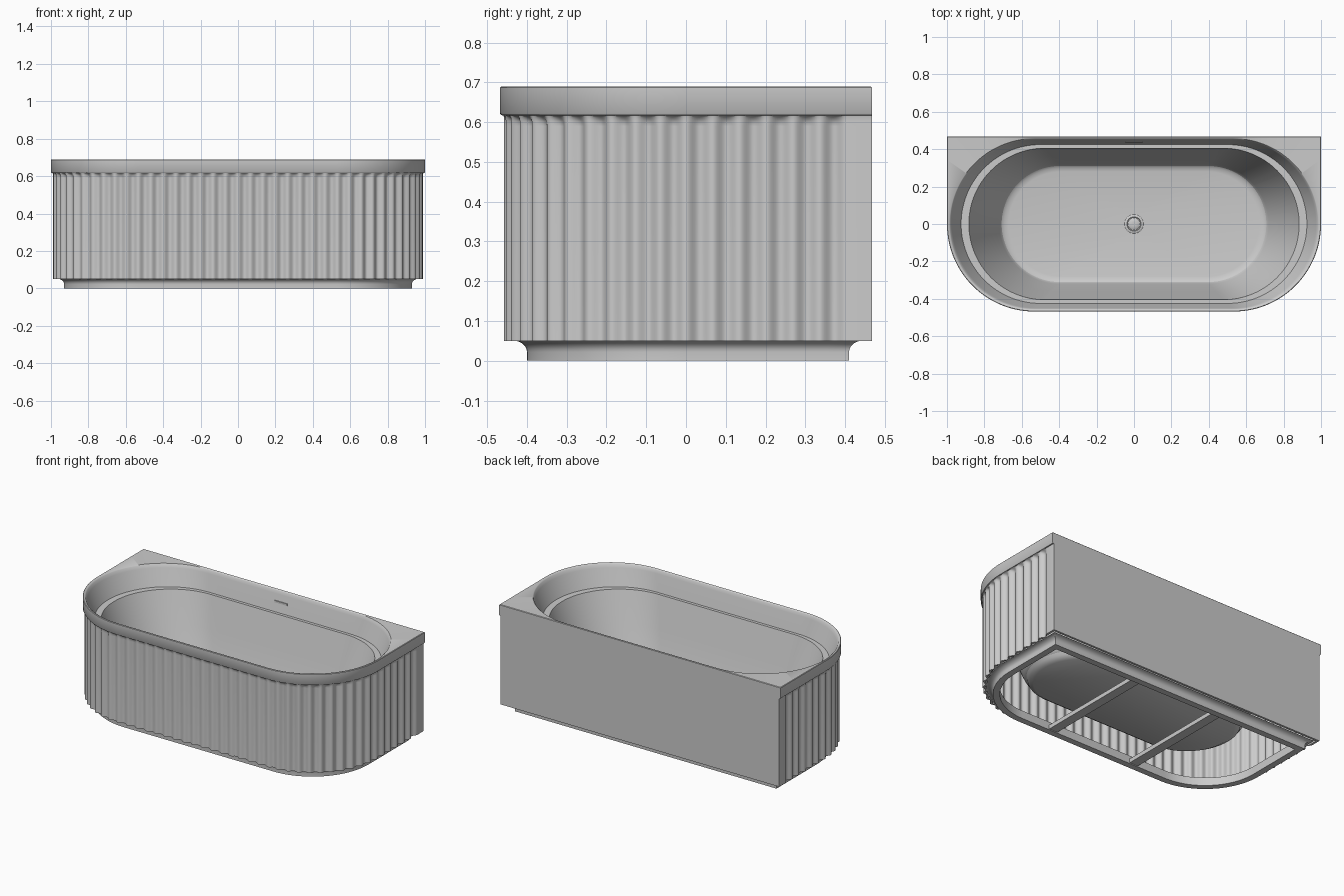
import bpy, bmesh, math

if "Cube" in bpy.data.objects:
    bpy.data.objects.remove(bpy.data.objects["Cube"])

RIB = 12            # samples per rib
FRONT, ARC, SIDE = 8, 11, 6   # ribs on half the front, one corner, one side


def wave(j):
    return 0.5 - 0.5 * math.cos(2 * math.pi * j / RIB)


# Right half of the plan: (straight factor, cos, sin, flute weight)
half = []
n = FRONT * RIB
half += [(j / n, 0, -1, wave(j)) for j in range(n)]
n = ARC * RIB
for j in range(n):
    a = -math.pi / 2 * (1 - j / n)
    half.append((1, math.cos(a), math.sin(a), wave(j)))
n = SIDE * RIB
for j in range(n + 1):
    a = math.atan(0.865 * j / n)
    half.append((1, math.cos(a), math.sin(a), wave(j)))
for j in range(17):
    a = math.pi / 4 * (1 + j / 16)
    half.append((1, math.cos(a), math.sin(a), 0))
half += [(1 - j / 8, 0, 1, 0) for j in range(1, 9)]


def mirrored(pts):
    return pts + [(-x, y, z) for x, y, z in pts[-2:0:-1]]


def stadium(r, h, z):
    return mirrored([(t * h + r * c, r * s, z) for t, c, s, f in half])


def d_shape(r, back, z, flute=0.0, h=0.532):
    pts = []
    for t, c, s, f in half:
        dx, dy = c, s
        if s > 0:
            m = max(c, s)
            dx, dy = c / m, s / m
        x = t * h + r * dx - flute * f * dx
        y = back * dy if s > 0 else r * dy - flute * f * dy
        pts.append((x, y, z))
    return mirrored(pts)


def finish(name, bm, angle=40):
    bmesh.ops.recalc_face_normals(bm, faces=bm.faces)
    me = bpy.data.meshes.new(name)
    bm.to_mesh(me)
    bm.free()
    ob = bpy.data.objects.new(name, me)
    bpy.context.collection.objects.link(ob)
    bpy.ops.object.select_all(action='DESELECT')
    ob.select_set(True)
    bpy.context.view_layer.objects.active = ob
    bpy.ops.object.shade_smooth_by_angle(angle=math.radians(angle))
    return ob


def loft(name, loops, caps=True):
    bm = bmesh.new()
    rings = [[bm.verts.new(p) for p in lp] for lp in loops]
    pairs = list(zip(rings, rings[1:]))
    if not caps:
        pairs.append((rings[-1], rings[0]))
    for a, b in pairs:
        for i in range(len(a)):
            k = (i + 1) % len(a)
            bm.faces.new((a[i], a[k], b[k], b[i]))
    if caps:
        bm.faces.new(rings[0])
        bm.faces.new(rings[-1])
    return finish(name, bm)


def box(name, centre, size):
    bm = bmesh.new()
    bmesh.ops.create_cube(bm, size=1)
    bmesh.ops.scale(bm, vec=size, verts=bm.verts)
    bmesh.ops.translate(bm, vec=centre, verts=bm.verts)
    return finish(name, bm)


D = 0.017           # flute depth
W = 0.468           # half width

# Tub: basin, rim, fluted skirt and hollow underside in one profile
loops = [
    stadium(0.04, 0.0, 0.146),
    stadium(0.28, 0.39, 0.150),
    stadium(0.300, 0.393, 0.154),
    stadium(0.315, 0.396, 0.164),
    stadium(0.325, 0.400, 0.180),
    stadium(0.334, 0.405, 0.205),
    stadium(0.375, 0.445, 0.36),
    stadium(0.420, 0.495, 0.54),
    stadium(0.449, 0.524, 0.665),
    stadium(0.454, 0.528, 0.684),
    stadium(0.457, 0.530, 0.688),
    d_shape(W - 0.003, W - 0.003, 0.690),
    d_shape(W, W, 0.687),
    d_shape(W, W, 0.622),
    d_shape(W - 0.003, W, 0.618),
    d_shape(W - 0.009, W, 0.617),
    d_shape(W - 0.010, W, 0.612, D * 0.4),
    d_shape(W - 0.010, W, 0.602, D * 0.9),
    d_shape(W - 0.010, W, 0.590, D),
    d_shape(W - 0.010, W, 0.050, D),
    d_shape(W - 0.024, W - 0.014, 0.050, D),
    d_shape(W - 0.024, W - 0.014, 0.560, D),
    stadium(0.405, 0.478, 0.560),
    stadium(0.360, 0.440, 0.36),
    stadium(0.320, 0.400, 0.19),
    stadium(0.305, 0.395, 0.145),
    stadium(0.275, 0.39, 0.125),
]
loft("fluted_bathtub", loops)

# Recessed plinth with a coved top edge
plinth = [d_shape(0.400, 0.410, 0.0, h=0.53)]
for j in range(7):
    a = math.pi / 2 * j / 6
    o = 0.036 * (1 - math.cos(a))
    plinth.append(d_shape(0.400 + o, 0.410 + o, 0.022 + 0.029 * math.sin(a), h=0.53))
plinth += [d_shape(0.360, 0.370, 0.051, h=0.53), d_shape(0.360, 0.370, 0.0, h=0.53)]
loft("plinth_ring", plinth, caps=False)

# Cross bars under the tub
for side, sx in (("left", -1), ("right", 1)):
    box("cross_bar_" + side, (sx * 0.30, 0.005, 0.018), (0.06, 0.74, 0.026))


# Drain fitting turned from a profile
def lathe(name, profile, seg=48):
    loops = [[(r * math.cos(2 * math.pi * i / seg), r * math.sin(2 * math.pi * i / seg), z)
              for i in range(seg)] for r, z in profile]
    return loft(name, loops)


lathe("drain_ring", [(0.050, 0.140), (0.050, 0.150), (0.046, 0.153), (0.038, 0.153), (0.036, 0.147)])
lathe("drain_plug", [(0.031, 0.140), (0.031, 0.154), (0.027, 0.157), (0.010, 0.158)])

# Overflow slot in the back wall
box("overflow_slot", (0, 0.440, 0.620), (0.09, 0.010, 0.012))
